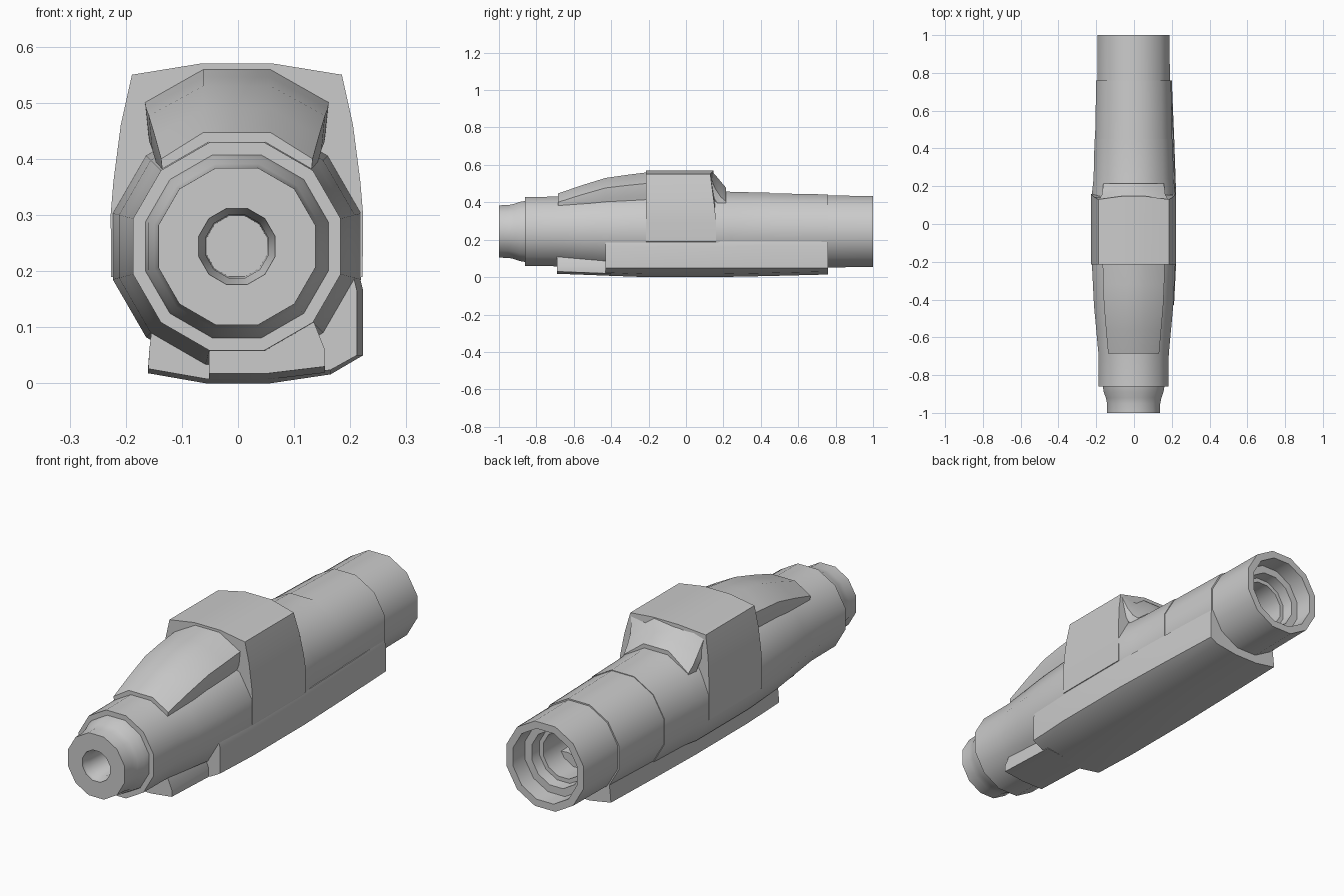
import bpy, bmesh
from math import sin, cos, pi, radians

if "Cube" in bpy.data.objects:
    bpy.data.objects.remove(bpy.data.objects["Cube"])

CX, CZ = -0.002, 0.244
SIDES = 12


def finish(name, bm, angle):
    bmesh.ops.recalc_face_normals(bm, faces=bm.faces)
    me = bpy.data.meshes.new(name)
    bm.to_mesh(me)
    bm.free()
    ob = bpy.data.objects.new(name, me)
    bpy.context.collection.objects.link(ob)
    bpy.ops.object.select_all(action='DESELECT')
    ob.select_set(True)
    bpy.context.view_layer.objects.active = ob
    bpy.ops.object.shade_smooth_by_angle(angle=radians(angle))
    return ob


def loft(name, sections, angle=35):
    """Skin closed rings of 3D points and cap both ends."""
    bm = bmesh.new()
    rings = [[bm.verts.new(p) for p in s] for s in sections]
    n = len(rings[0])
    for a, b in zip(rings, rings[1:]):
        for i in range(n):
            j = (i + 1) % n
            bm.faces.new((a[i], a[j], b[j], b[i]))
    bm.faces.new(rings[0])
    bm.faces.new(rings[-1])
    return finish(name, bm, angle)


def ring(y, apothem):
    r = apothem / cos(pi / SIDES)
    return [(CX + r * cos((i + .5) * 2 * pi / SIDES), y,
             CZ + r * sin((i + .5) * 2 * pi / SIDES)) for i in range(SIDES)]


def mirrored(half, y=None):
    """Right-hand outline (x, z) or (x, y, z), top to bottom, mirrored in x."""
    pts = [(p[0], y, p[1]) if y is not None else p for p in half]
    return ([(CX + x, yy, z) for x, yy, z in pts]
            + [(CX - x, yy, z) for x, yy, z in reversed(pts)])


# Turned barrel: front bore, nose, stepped outside, rear socket
profile = [(-.72, .054), (-.96, .056), (-.985, .067), (-1, .068), (-1, .14),
           (-.95, .141), (-.92, .147), (-.89, .158), (-.86, .163),
           (-.86, .185), (-.69, .186), (-.56, .198), (-.43, .21),
           (-.21, .221), (.16, .221), (.24, .212), (.45, .207),
           (.45, .204), (.76, .198), (.76, .192), (1, .19),
           (1, .158), (.92, .155), (.92, .122), (.87, .118), (.87, .1),
           (.5, .1)]
loft("barrel", [ring(y, r) for y, r in profile], 40)

# Central raised housing
outline = [(.064, .57), (.187, .55), (.207, .46), (.22, .36), (.225, .3),
           (.224, .19), (.1, .15)]
back_y = [.147, .13, .142, .155, .16, .16, .16]
loft("housing", [mirrored(outline, -.215),
                 mirrored([(x, y, z) for (x, z), y in zip(outline, back_y)])], 25)

# Front fairing sloping down to the nose
loft("front_fairing", [mirrored([(.06, t), (w, e), (w - .006, e - .06), (.1, .3)], y)
     for y, w, t, e in [(-.685, .135, .447, .4), (-.56, .146, .49, .44),
                        (-.43, .157, .53, .477), (-.32, .162, .546, .49),
                        (-.2, .164, .561, .502)]], 35)

# Short ramp behind the housing
loft("rear_ramp", [mirrored([(.062, t), (w, e), (w, e - .06), (.1, .3)], y)
     for y, w, t, e in [(.128, .184, .569, .548), (.155, .168, .548, .475),
                        (.185, .164, .512, .43), (.215, .16, .477, .402)]], 40)

# Underside keel, with one side carried up flush with the barrel
loft("keel", [[(-.15, y, .13), (-.158, y, .06), (-.16, y, b + .018),
               (-.057, y, b), (.057, y, b), (.165, y, b + .016),
               (w, y, .05), (w, y, .165), (w - .006, y, .19), (.05, y, .2)]
     for y, w, b in [(-.43, .212, .008), (-.21, .223, 0), (.16, .223, 0),
                     (.45, .213, .006), (.76, .2, .014)]], 25)

# Narrow front tongue of the keel
loft("keel_tongue", [[(-.05, y, .12), (-.052, y, b), (.055, y, b),
                      (.155, y, b + .012), (.155, y, .06), (.135, y, .11), (.05, y, .16)]
     for y, b in [(-.69, .018), (-.4, .007)]], 25)
